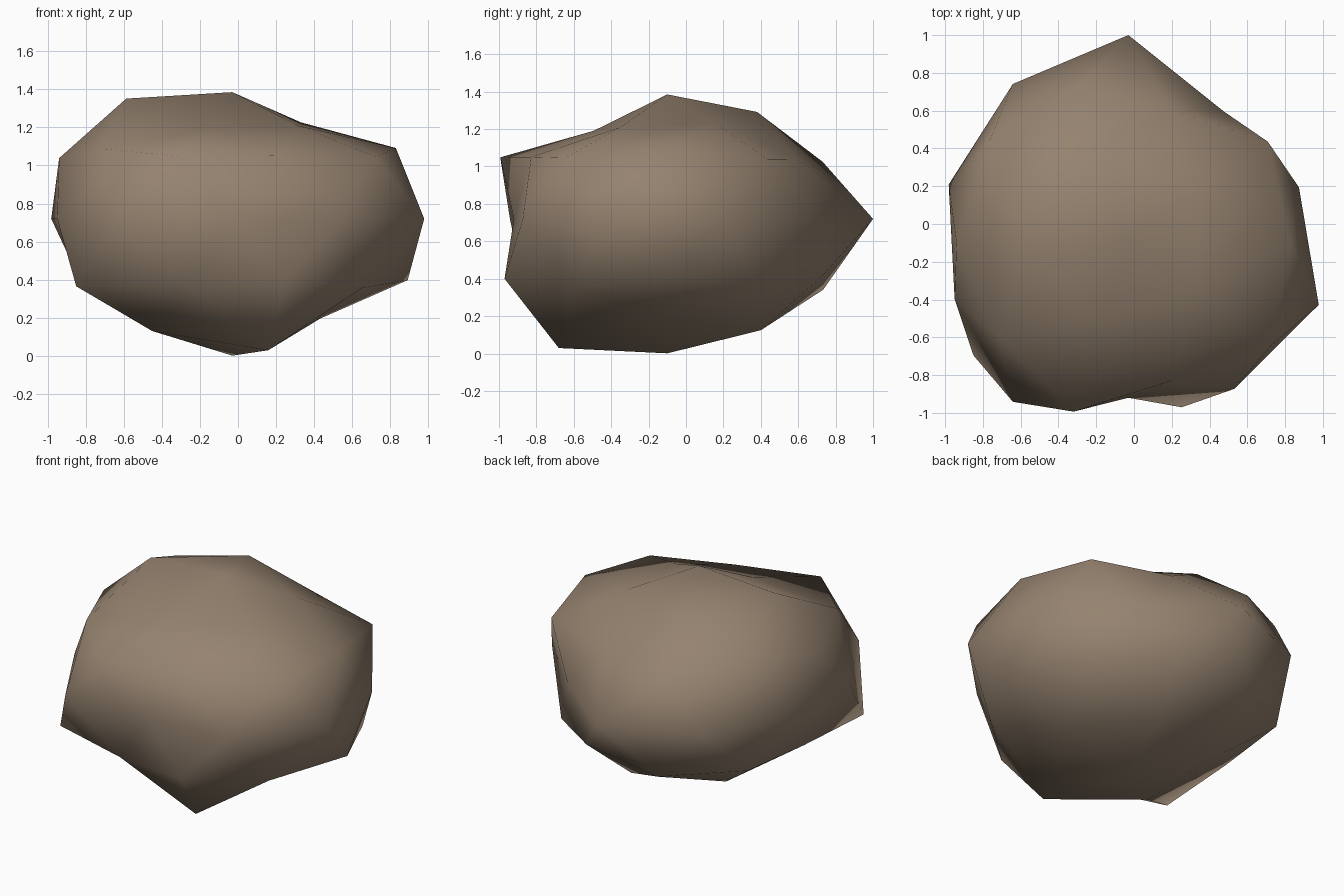
import bpy, bmesh, math
from mathutils import Matrix

if "Cube" in bpy.data.objects:
    bpy.data.objects.remove(bpy.data.objects["Cube"])

# Boulder: icosphere whose points are pushed in or out, then flattened
CENTRE = (-0.03, -0.10, 0.72)
FLATTEN = 0.70

# Radii per ring, counter-clockwise: ring level -> (first angle, step, radii)
RINGS = {
    100: (0, 360, [0.95]),
    85: (36, 72, [0.85, 0.96, 1.06, 0.79, 0.82]),
    53: (0, 72, [1.01, 0.865, 1.07, 1.0, 0.90]),
    45: (36, 72, [1.02, 0.976, 1.017, 1.05, 1.04]),
    0: (18, 36, [0.95, 0.86, 1.10, 1.04, 1.0, 0.967, 1.04, 0.82, 0.955, 1.06]),
    -45: (0, 72, [1.03, 0.975, 1.03, 1.133, 1.023]),
    -53: (36, 72, [1.0, 1.03, 0.93, 0.95, 0.99]),
    -85: (0, 72, [0.88, 1.0, 0.97, 0.99, 1.16]),
    -100: (0, 360, [1.027]),
}


def radius(co):
    level = min(RINGS, key=lambda k: abs(k / 100 - co.z))
    first, step, radii = RINGS[level]
    angle = math.degrees(math.atan2(co.y, co.x))
    return radii[round((angle - first) / step) % len(radii)]


bm = bmesh.new()
bmesh.ops.create_icosphere(bm, subdivisions=2, radius=1.0)
# Turn the sphere so that a lower five-point ring starts on +x
ring = [v for v in bm.verts if abs(v.co.z + 0.4472) < 0.02]
a = math.atan2(ring[0].co.y, ring[0].co.x)
bmesh.ops.rotate(bm, verts=bm.verts, cent=(0, 0, 0), matrix=Matrix.Rotation(-a, 3, 'Z'))
for v in bm.verts:
    v.co = v.co.normalized() * radius(v.co)
    v.co.z *= FLATTEN
bmesh.ops.translate(bm, verts=bm.verts, vec=CENTRE)
for f in bm.faces:
    f.smooth = True
bmesh.ops.recalc_face_normals(bm, faces=bm.faces)

mesh = bpy.data.meshes.new("boulder")
bm.to_mesh(mesh)
bm.free()

# Stone colour
stone = bpy.data.materials.new("brown_stone")
stone.diffuse_color = (0.30, 0.225, 0.16, 1)
stone.use_nodes = True
stone.node_tree.nodes["Principled BSDF"].inputs["Base Color"].default_value = stone.diffuse_color
mesh.materials.append(stone)

boulder = bpy.data.objects.new("boulder", mesh)
bpy.context.collection.objects.link(boulder)
